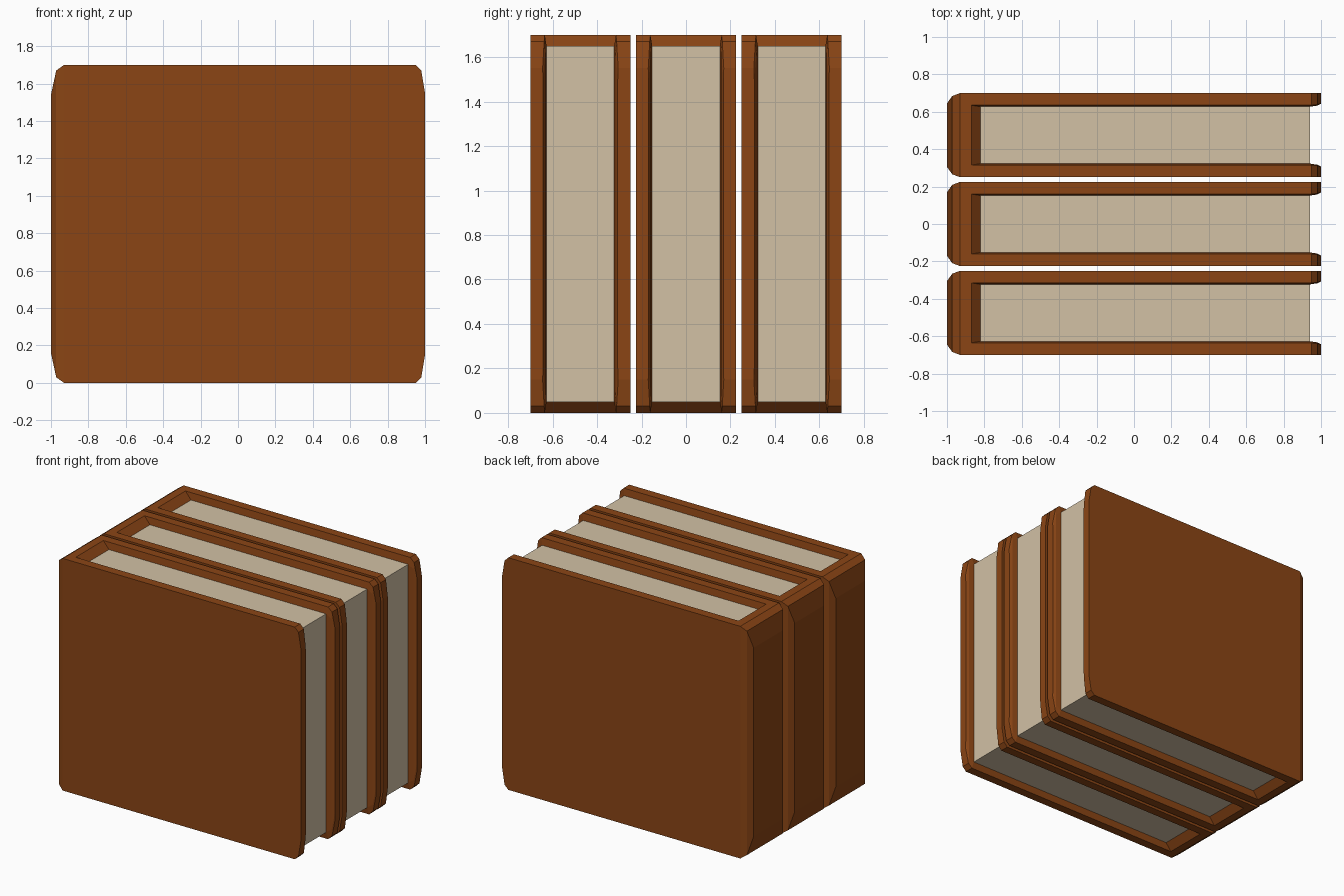
import bpy, bmesh

if "Cube" in bpy.data.objects:
    bpy.data.objects.remove(bpy.data.objects["Cube"])

def material(name, rgb):
    m = bpy.data.materials.new(name)
    m.diffuse_color = (*rgb, 1)
    m.use_nodes = True
    m.node_tree.nodes["Principled BSDF"].inputs["Base Color"].default_value = m.diffuse_color
    return m

leather = material("brown cover", (0.258, 0.060, 0.0075))
paper = material("cream paper", (0.645, 0.533, 0.376))
H, W, R, I = 1.70, 0.225, 0.16, 0.152   # height, half width, slot rim, slot inside
D = 0.05                                # depth of the chamfered rim

def finish(bm, name, mat, y):
    bmesh.ops.remove_doubles(bm, verts=bm.verts, dist=1e-5)
    bmesh.ops.recalc_face_normals(bm, faces=bm.faces)
    me = bpy.data.meshes.new(name)
    bm.to_mesh(me)
    bm.free()
    me.materials.append(mat)
    ob = bpy.data.objects.new(name, me)
    ob.location.y = y
    bpy.context.collection.objects.link(ob)

def face(bm, pts):
    bm.faces.new([bm.verts.new(p) for p in pts])

def loft(bm, rings):
    for a, b in zip(rings, rings[1:]):
        for i in range(len(a)):
            j = (i + 1) % len(a)
            face(bm, (a[i], a[j], b[j], b[i]))

def spine_ring(x, dz, dy):
    k = (W - dy) / W
    ys = [-W * k, -R * k, R * k, W * k]
    return [(x, y, H - dz) for y in ys] + [(x, y, dz) for y in reversed(ys)]

def board_ring(s, x, dz, rim, inner, xi):
    return [(x, s * W, dz), (x, s * W, H - dz), (x, s * rim, H - dz),
            (xi, s * inner, H - dz - D), (xi, s * inner, dz + D), (x, s * rim, dz)]

def make_cover(name, y):
    bm = bmesh.new()
    # rounded spine
    spine = [spine_ring(*a) for a in ((-1, .16, .055), (-.972, .03, .016),
                                      (-.93, 0, 0), (-.87, 0, 0))]
    loft(bm, spine)
    face(bm, spine[0])
    # two boards with chamfered inner rims
    starts = []
    for s in (-1, 1):
        rings = [board_ring(s, *a) for a in ((-.87, 0, R, I, -.82), (.95, 0, R, I, .94),
                                             (.98, .03, .163, .158, .98),
                                             (1, .15, .17, .168, 1))]
        loft(bm, rings)
        face(bm, rings[-1])
        starts.append(rings[0])
    # inside of the spine
    a, b = starts
    for i, j in ((2, 3), (3, 4), (4, 5)):
        face(bm, (a[i], a[j], b[j], b[i]))
    finish(bm, name, leather, y)

def make_pages(name, y):
    bm = bmesh.new()
    bmesh.ops.create_cube(bm, size=1)
    for v in bm.verts:
        v.co = (0.06 + v.co.x * 1.76, v.co.y * 0.308, H / 2 + v.co.z * (H - 2 * D))
    finish(bm, name, paper, y)

for label, y in (("front", -0.475), ("middle", 0), ("back", 0.475)):
    make_cover(label + "_book_cover", y)
    make_pages(label + "_book_pages", y)
